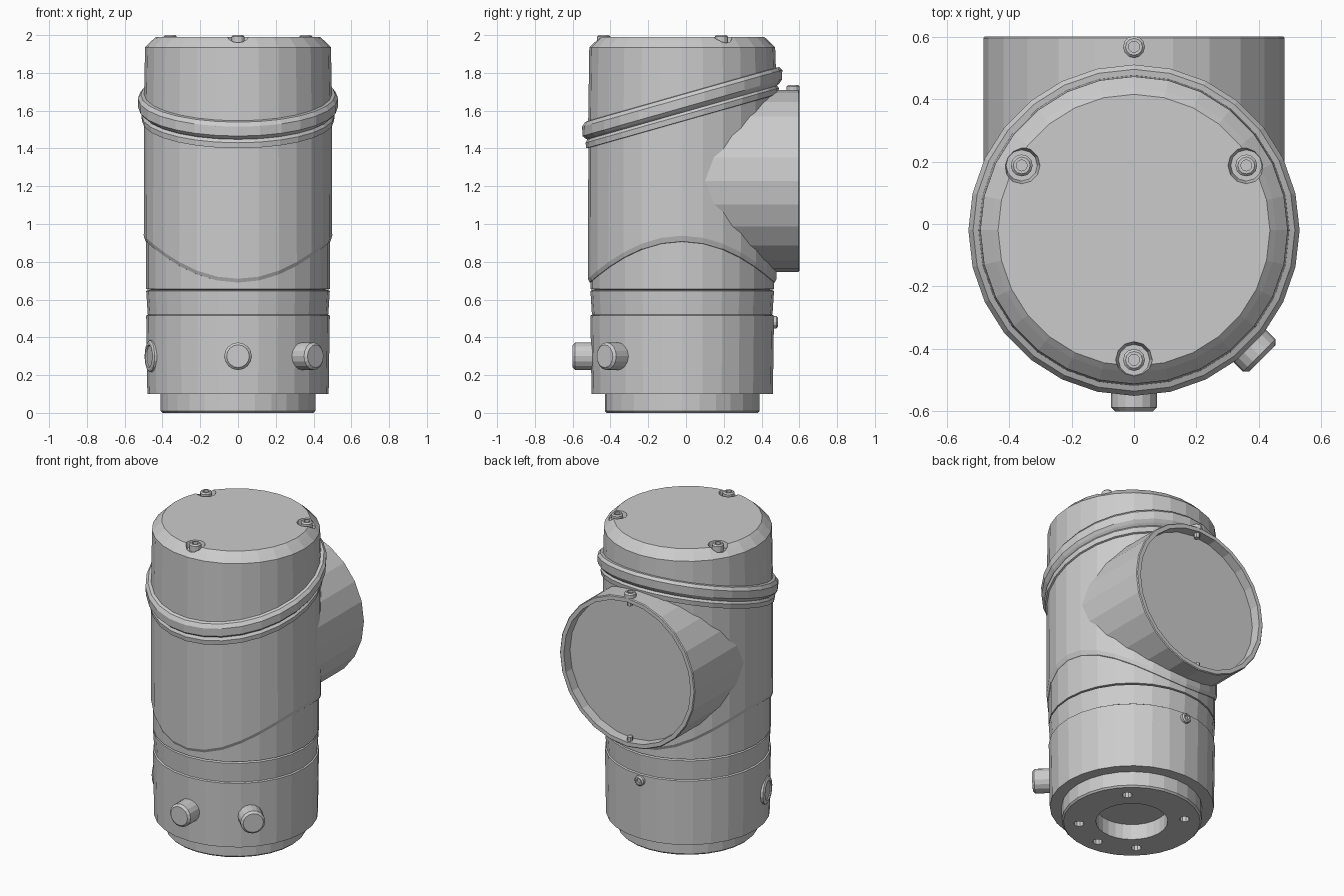
import bpy, bmesh
from math import sin, cos, pi, radians, sqrt
from mathutils import Matrix, Vector

if "Cube" in bpy.data.objects:
    bpy.data.objects.remove(bpy.data.objects["Cube"])

CY = -0.02                       # body axis sits slightly forward
SEG = 28
AXIS = Matrix.Translation((0, CY, 0))


def lathe(name, profile, segs=SEG, mat=AXIS, warp=None):
    """Revolve (radius, z) points; warp(row, x, y, z) may move a point."""
    bm = bmesh.new()
    rows = []
    for i, (r, z) in enumerate(profile):
        row = []
        for k in range(segs):
            a = 2 * pi * k / segs
            p = (r * cos(a), r * sin(a), z)
            row.append(bm.verts.new(warp(i, *p) if warp else p))
        rows.append(row)
    for a, b in zip(rows, rows[1:]):
        for k in range(segs):
            n = (k + 1) % segs
            bm.faces.new((a[k], a[n], b[n], b[k]))
    bm.transform(mat)
    bmesh.ops.remove_doubles(bm, verts=bm.verts, dist=1e-5)
    bmesh.ops.recalc_face_normals(bm, faces=bm.faces)
    me = bpy.data.meshes.new(name)
    bm.to_mesh(me)
    bm.free()
    ob = bpy.data.objects.new(name, me)
    bpy.context.collection.objects.link(ob)
    return ob


def aim(pos, direction):
    """Matrix putting local z along a direction at a position."""
    q = Vector((0, 0, 1)).rotation_difference(Vector(direction))
    return Matrix.Translation(pos) @ q.to_matrix().to_4x4()


def around(angle, r, z):
    a = radians(angle)
    return (r * cos(a), CY + r * sin(a), z)


def screw(name, pos, direction, r=0.035, h=0.04):
    s = r * 0.5
    lathe(name, [(0, 0), (r, 0), (r, h - .008), (r - .008, h), (s, h),
                 (s, h - .015), (0, h - .015)], 12, aim(pos, direction))


def cut(target, cutters):
    for c in cutters:
        m = target.modifiers.new("cut", 'BOOLEAN')
        m.operation, m.solver, m.object = 'DIFFERENCE', 'EXACT', c
        with bpy.context.temp_override(object=target, active_object=target):
            bpy.ops.object.modifier_apply(modifier=m.name)
        bpy.data.objects.remove(c)


def saddle(x):
    return 0.69 + 0.22 * (x / 0.49) ** 2


def tilt(y):
    return 0.283 * y


# base flange with bore and five bolt holes
base = lathe("base_flange", [(0, .1), (.21, .1), (.21, 0), (.40, 0), (.41, .01),
                             (.41, .13), (0, .13)])
cut(base, [lathe("hole_cutter", [(0, -.05), (.03, -.05), (.03, .06), (0, .06)], 10,
                 Matrix.Translation(around(a, .31, 0))) for a in (45, 135, 225, 270, 315)])

# lower housing and the band above it
lathe("lower_housing", [(.38, .1), (.48, .1), (.486, .515), (.475, .52), (.45, .52)])
lathe("seam_band", [(.45, .52), (.478, .52), (.486, .645), (.478, .65), (.45, .65)])

# collar with a saddle-shaped upper edge
lathe("collar", [(.45, .65), (.486, .655), (.486, 0), (.45, 0)],
      warp=lambda i, x, y, z: (x, y, z if i < 2 else saddle(x) + .02))

# main body: saddle edge below, slanted edge on top
lathe("main_body", [(.46, 0), (.49, 0), (.499, .02), (.497, 1.55), (.47, 1.55)],
      warp=lambda i, x, y, z: (x, y, z + (saddle(x) if i < 3 else tilt(y))))

# slanted clamp ring
lathe("clamp_ring", [(.48, 1.54), (.508, 1.545), (.512, 1.575), (.502, 1.59), (.515, 1.60),
                     (.528, 1.615), (.53, 1.665), (.515, 1.685), (.48, 1.69)],
      warp=lambda i, x, y, z: (x, y, z + tilt(y)))

# top cap with three screw pockets
cap = lathe("top_cap", [(0, 1.6), (.499, 1.6), (.492, 1.935), (.455, 1.972), (.435, 1.99), (0, 1.99)],
            warp=lambda i, x, y, z: (x, y, z + tilt(y) if i < 2 else z))
spots = [around(a, .415, 1.955) for a in (30, 150, 270)]
cut(cap, [lathe("pocket_cutter", [(0, 0), (.05, 0), (.07, .08), (0, .08)], 12,
                Matrix.Translation(p)) for p in spots])
for i, p in enumerate(spots):
    screw(f"cap_screw_{i + 1}", p, (0, 0, 1), .035, .045)

# side branch: round pipe along +y, trimmed to the body, recessed end
BZ, BR = 1.228, 0.482


def branch(i, x, y, z):
    if i == 0:
        z = CY + sqrt(.488 ** 2 - x * x)
    return (x, z, BZ + y)


lathe("side_branch", [(BR, 0), (BR, .595), (BR - .005, .6), (.452, .6), (.45, .54), (0, .54)],
      24, Matrix(), branch)
screw("branch_screw", (0, .567, BZ + BR - .01), (0, 0, 1), .035, .035)
for name, z in (("branch_pin_top", 1.65), ("branch_pin_bottom", .755)):
    lathe(name, [(0, 0), (.018, 0), (.018, .05), (0, .05)], 8,
          Matrix.Translation((0, .572, z)))

# push knobs, flush plug and rear screw on the lower housing
for name, a in (("front_knob", 270), ("corner_knob", 315)):
    d = (cos(radians(a)), sin(radians(a)), 0)
    lathe(name, [(0, 0), (.073, 0), (.073, .107), (.06, .12), (0, .12)], 16,
          aim(around(a, .46, .3), d))
a = 197
lathe("side_plug", [(0, 0), (.085, 0), (.085, .03), (.075, .036), (.06, .036), (.055, .03), (0, .03)],
      16, aim(around(a, .458, .3), (cos(radians(a)), sin(radians(a)), 0)))
screw("rear_screw", (0, .45, .48), (0, 1, 0), .032, .036)
